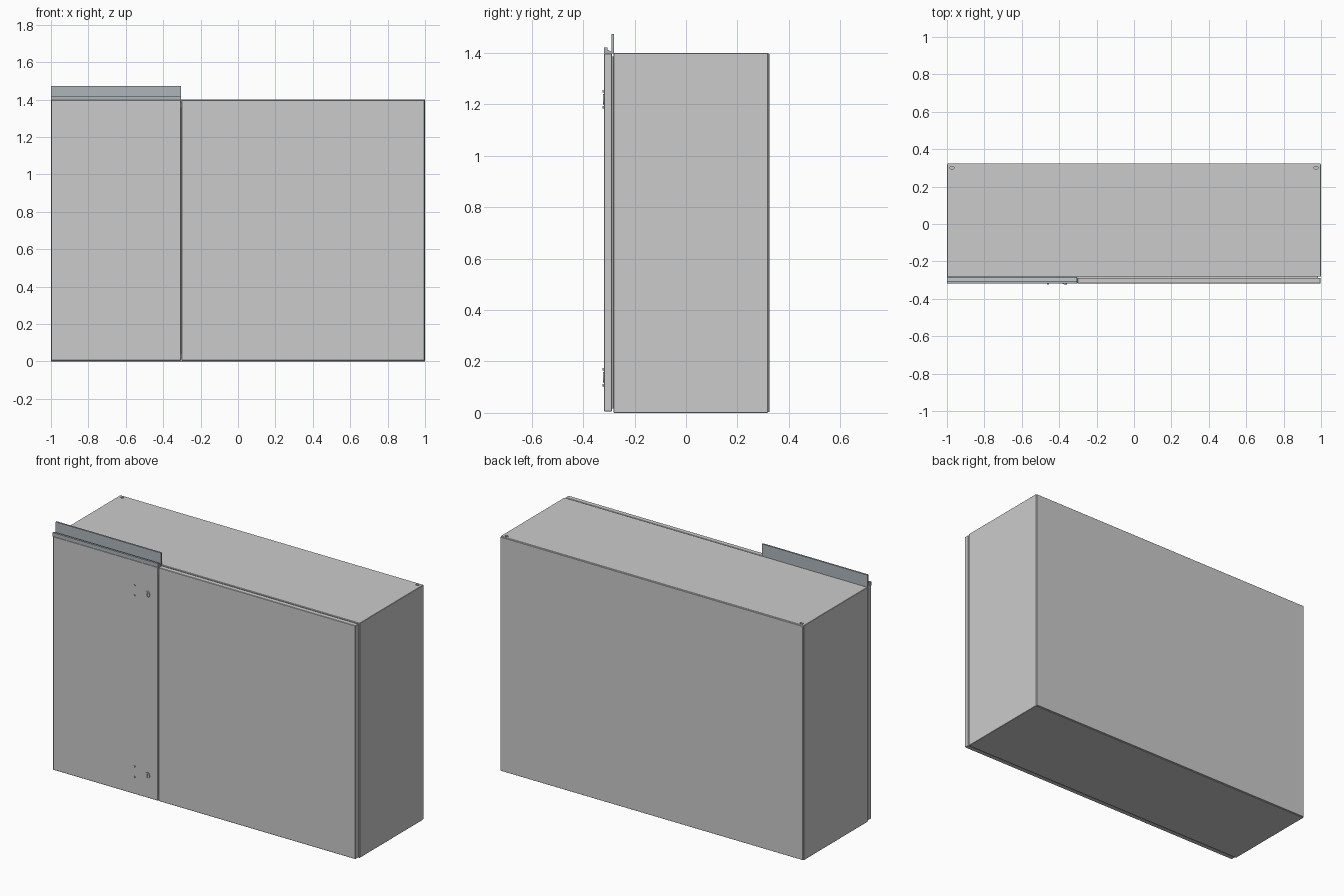
import bpy, bmesh, math
from mathutils import Vector

if "Cube" in bpy.data.objects:
    bpy.data.objects.remove(bpy.data.objects["Cube"])


def make(name, bm, mat=None):
    bmesh.ops.recalc_face_normals(bm, faces=bm.faces)
    me = bpy.data.meshes.new(name)
    bm.to_mesh(me)
    bm.free()
    ob = bpy.data.objects.new(name, me)
    bpy.context.collection.objects.link(ob)
    if mat:
        me.materials.append(mat)
    return ob


def box(name, x, y, z, bevel=0.0):
    bm = bmesh.new()
    bmesh.ops.create_cube(bm, size=1)
    for v in bm.verts:
        v.co = Vector([a + (b - a) * (c + 0.5) for (a, b), c in zip((x, y, z), v.co)])
    ob = make(name, bm)
    if bevel:
        m = ob.modifiers.new("edge", 'BEVEL')
        m.width, m.segments = bevel, 1
    return ob


def prism(name, pts, direction, mat=None):
    bm = bmesh.new()
    f = bm.faces.new([bm.verts.new(p) for p in pts])
    r = bmesh.ops.extrude_face_region(bm, geom=[f])
    bmesh.ops.translate(bm, vec=direction,
                        verts=[v for v in r['geom'] if isinstance(v, bmesh.types.BMVert)])
    return make(name, bm, mat)


def arc(cx, cy, r, a0, a1, n):
    return [(cx + r * math.cos(math.radians(a0 + (a1 - a0) * i / n)),
             cy + r * math.sin(math.radians(a0 + (a1 - a0) * i / n))) for i in range(n + 1)]


SEAM = -0.304
H = 1.40

# Cabinet body, back panel and the recessed gasket behind the doors
body = box("cabinet_body", (-1, 1), (-0.282, 0.319), (0, H), 0.002)
box("back_panel", (-0.998, 0.998), (0.317, 0.324), (0.003, H - 0.003), 0.001)
box("door_gasket", (-0.985, 0.985), (-0.295, -0.278), (0.018, H - 0.015))

# Doors
box("left_door", (-0.998, SEAM - 0.002), (-0.318, -0.288), (0.006, H - 0.002), 0.002)
box("right_door", (SEAM + 0.002, 0.997), (-0.318, -0.288), (0.006, H - 0.002), 0.002)

# Slots in the rear corners of the top
for side in (-1, 1):
    c = side * 0.973
    outline = arc(c + 0.005, 0.3, 0.006, -90, 90, 8) + arc(c - 0.005, 0.3, 0.006, 90, 270, 8)
    cutter = prism("slot_cutter", [(x, y, H - 0.012) for x, y in outline], (0, 0, 0.03))
    cutter.hide_render = True
    cutter.hide_set(True)
    m = body.modifiers.new("slot", 'BOOLEAN')
    m.operation, m.object = 'DIFFERENCE', cutter

# Folded rain rail above the left door
steel = bpy.data.materials.new("blue_grey_steel")
steel.diffuse_color = (0.42, 0.47, 0.50, 1)
steel.use_nodes = True
steel.node_tree.nodes["Principled BSDF"].inputs["Base Color"].default_value = steel.diffuse_color
rail = [(-0.318, 1.398), (-0.280, 1.398), (-0.280, 1.473), (-0.290, 1.473),
        (-0.290, 1.405), (-0.306, 1.412), (-0.306, 1.420), (-0.318, 1.420)]
prism("top_rail", [(-1, y, z) for y, z in rail], (SEAM + 1, 0, 0), steel)

# D-shaped latch with two rivets beside it, upper and lower
for tag, zc in (("upper", 1.22), ("lower", 0.139)):
    outer = arc(-0.374, zc, 0.020, 90, -90, 16)
    inner = arc(-0.374, zc, 0.012, -90, 90, 16)
    outline = [(-0.374 + (x + 0.374) * 0.75, z) for x, z in outer + inner]
    prism(tag + "_latch_bow", [(x, -0.316, z) for x, z in outline], (0, -0.0065, 0))
    box(tag + "_latch_plate", (-0.382, -0.374), (-0.322, -0.316), (zc - 0.016, zc + 0.016))
    for dz in (-0.031, 0.031):
        pts = arc(-0.459, zc + dz, 0.005, 0, 330, 11)
        prism(tag + "_rivet", [(x, -0.316, z) for x, z in pts], (0, -0.008, 0))

# Small hinge tabs in the seam between the doors
for z in (0.03, 1.37):
    box("seam_tab", (SEAM - 0.002, SEAM + 0.002), (-0.316, -0.29), (z - 0.012, z + 0.012))
